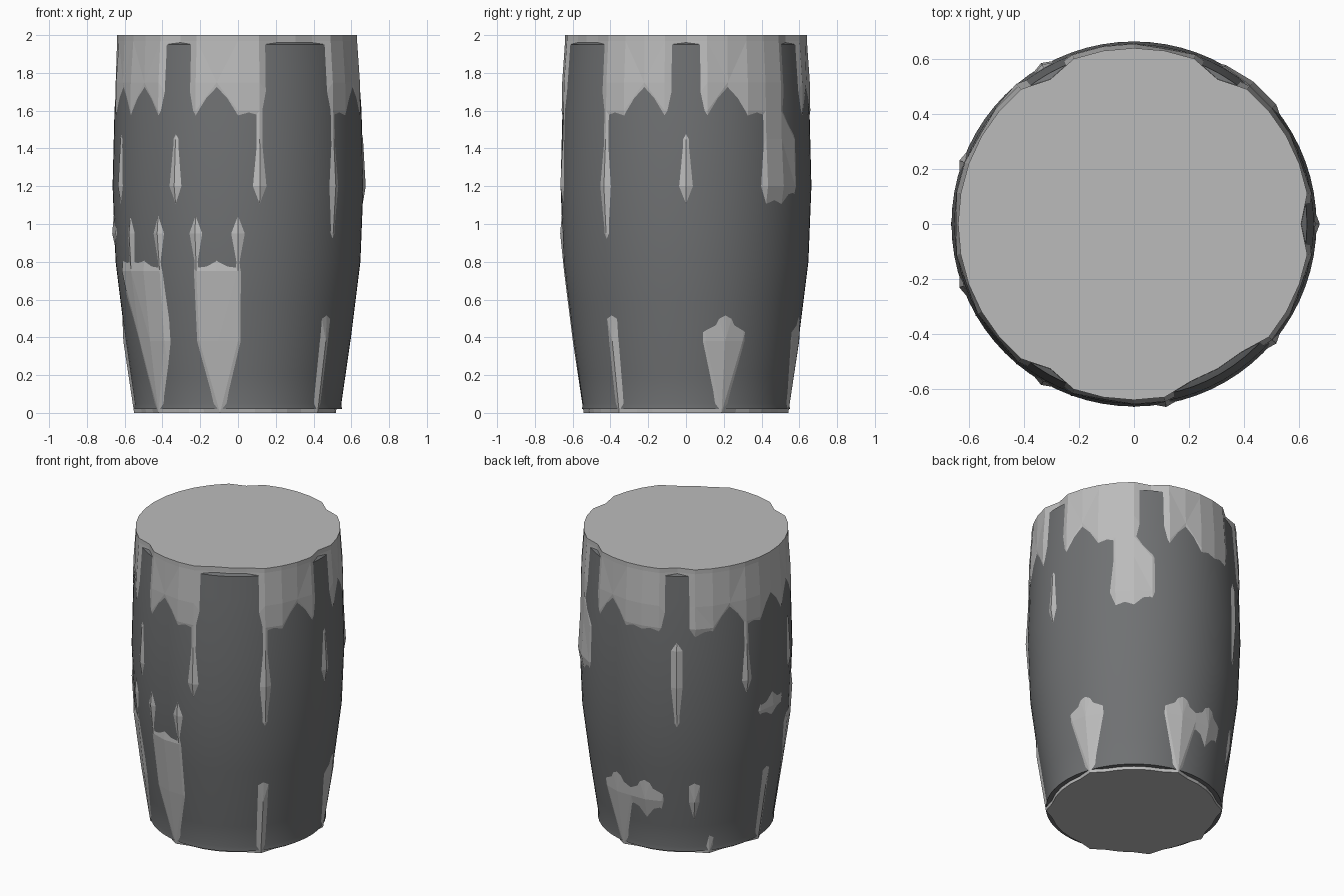
import bpy, bmesh, math

if "Cube" in bpy.data.objects:
    bpy.data.objects.remove(bpy.data.objects["Cube"])


def material(name, v):
    m = bpy.data.materials.new(name)
    m.diffuse_color = (*v, 1)
    m.use_nodes = True
    m.node_tree.nodes["Principled BSDF"].inputs["Base Color"].default_value = m.diffuse_color
    return m


light = material("light_grey", (0.50, 0.50, 0.50))
dark = material("dark_grey", (0.16, 0.165, 0.17))

# Barrel silhouette: height, radius
PROFILE = [(0, .538), (.02, .543), (.4, .598), (.8, .648),
           (1.2, .664), (1.6, .654), (2, .626)]


def radius(z):
    for (z0, r0), (z1, r1) in zip(PROFILE, PROFILE[1:]):
        if z <= z1:
            return r0 + (r1 - r0) * (z - z0) / (z1 - z0)
    return PROFILE[-1][1]


def lathe(name, rows, mat):
    """Closed tube from rows of (height, list of radii)."""
    bm = bmesh.new()
    rings = []
    for z, radii in rows:
        n = len(radii)
        rings.append([bm.verts.new((r * math.cos(math.tau * i / n),
                                    r * math.sin(math.tau * i / n), z))
                      for i, r in enumerate(radii)])
    for a, b in zip(rings, rings[1:]):
        for i in range(n):
            j = (i + 1) % n
            bm.faces.new((a[i], a[j], b[j], b[i]))
    bm.faces.new(rings[0][::-1])
    bm.faces.new(rings[-1])
    me = bpy.data.meshes.new(name)
    bm.to_mesh(me)
    bm.free()
    ob = bpy.data.objects.new(name, me)
    bpy.context.collection.objects.link(ob)
    me.materials.append(mat)
    return ob


# Smooth dark barrel body with softened top rim
zs = [.02, .05, .2, .4, .6, .8, 1.0, 1.2, 1.4, 1.6, 1.8, 1.95]
rows = [(z, [radius(z)] * 72) for z in zs]
rows[0] = (.02, [.55] * 72)
rows.append((1.98, [.57] * 72))
body = lathe("barrel_body", rows, dark)
bpy.context.view_layer.objects.active = body
body.select_set(True)
bpy.ops.object.shade_smooth_by_angle(angle=math.radians(30))

# Faceted light shell that breaks through the body.
# Per height: angles that stand proud, angles that sit just at the surface
TIPS = [10, 30, 40, 50, 70, 90, 100, 110, 140, 160, 170, 190,
        210, 230, 250, 270, 280, 320, 330, 350]
HOLES = [0, 60, 120, 240, 290, 300, 310]
SHELL = [
    (0, [20, 80, 140, 180, 220, 260, 320], []),
    (.38, [20, 80, 100, 130, 180, 220, 230, 260, 320],
     [10, 30, 70, 90, 110, 210, 250, 270]),
    (.75, [200, 210, 220, 260], [230, 250, 270]),
    (.95, [180, 210, 230, 250, 270], [120, 170, 190, 320]),
    (1.2, [0, 40, 50, 120, 160, 200, 240, 280, 320], [60]),
    (1.45, [120], [0, 40, 50, 60, 160, 200, 240, 280, 320]),
    (1.6, [130], TIPS),
    (1.75, TIPS + [130], [20, 80, 150, 180, 200, 220, 260, 340]),
    (1.97, [a for a in range(0, 360, 10) if a not in HOLES], []),
]
rows = []
for z, proud, level in SHELL:
    rows.append((z, [radius(z) + (.012 if a in proud else
                                  .004 if a in level else -.02)
                     for a in range(0, 360, 10)]))
rows.append((2.0, rows[-1][1]))
shell = lathe("faceted_shell", rows, light)

# Split the shell quads so every facet is truly flat
bm = bmesh.new()
bm.from_mesh(shell.data)
bmesh.ops.triangulate(bm, faces=[f for f in bm.faces if len(f.verts) == 4])
bm.to_mesh(shell.data)
bm.free()
